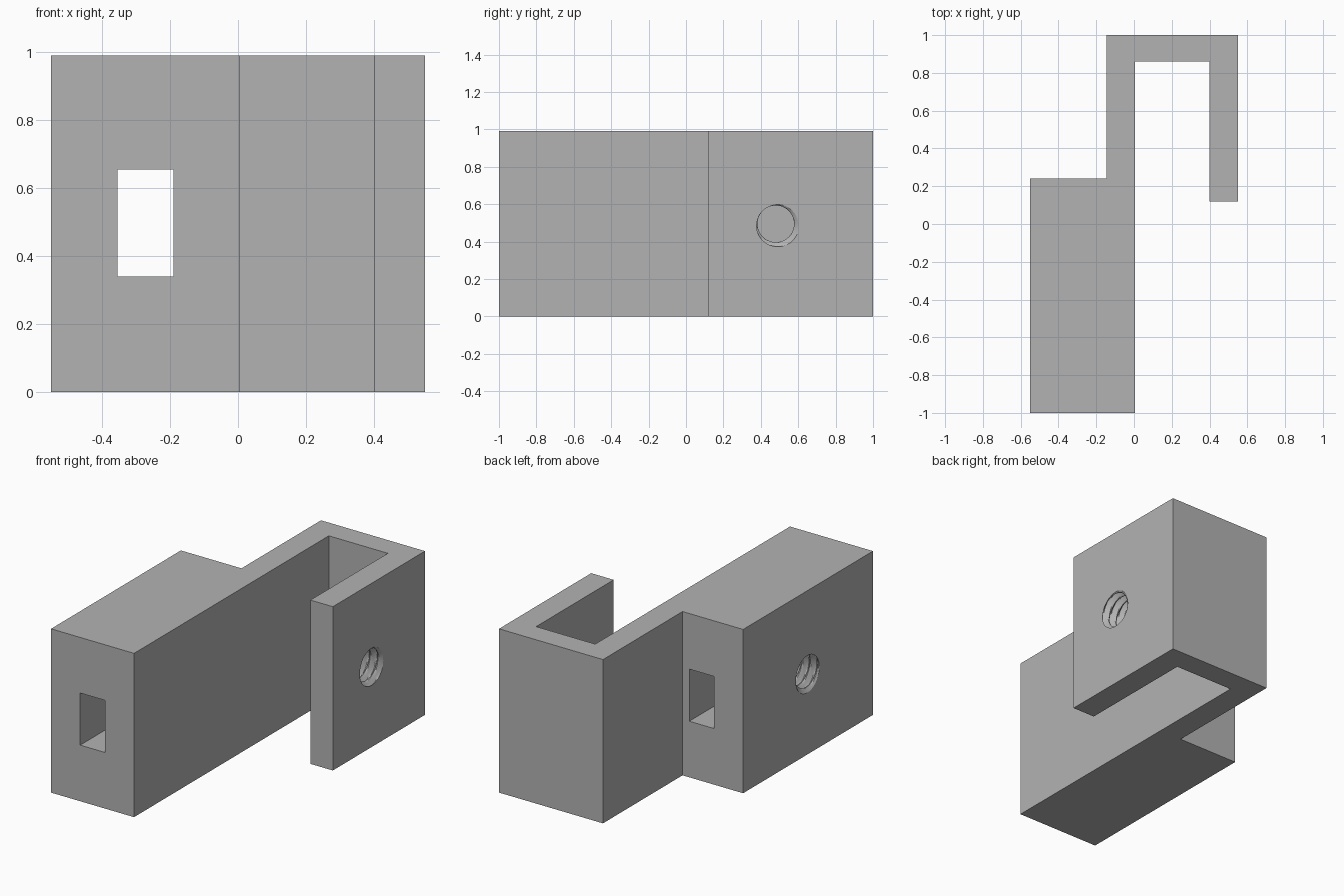
import bpy, bmesh, math

cube = bpy.data.objects.get("Cube")
if cube:
    bpy.data.objects.remove(cube, do_unlink=True)

HEIGHT = 0.99
MID = HEIGHT / 2

grey = bpy.data.materials.new("plain grey")
grey.use_nodes = True
colour = (0.45, 0.45, 0.45, 1)
grey.diffuse_color = colour
grey.node_tree.nodes["Principled BSDF"].inputs["Base Color"].default_value = colour


def add_object(name, bm):
    bmesh.ops.recalc_face_normals(bm, faces=bm.faces)
    mesh = bpy.data.meshes.new(name)
    bm.to_mesh(mesh)
    bm.free()
    mesh.materials.append(grey)
    obj = bpy.data.objects.new(name, mesh)
    bpy.context.collection.objects.link(obj)
    return obj


def extrude_profile(name, points, height):
    bm = bmesh.new()
    face = bm.faces.new([bm.verts.new((x, y, 0)) for x, y in points])
    top = bmesh.ops.extrude_face_region(bm, geom=[face])["geom"]
    verts = [v for v in top if isinstance(v, bmesh.types.BMVert)]
    bmesh.ops.translate(bm, verts=verts, vec=(0, 0, height))
    return add_object(name, bm)


def thread_cutter(name, x0, x1, y, face_x, minor=0.098, depth=0.03, pitch=0.052):
    """Solid screw along x whose ridge winds as a right-handed helix."""
    bm = bmesh.new()
    segments = 48
    steps = round((x1 - x0) / pitch * 8)
    rings = []
    for i in range(steps + 1):
        x = x0 + (x1 - x0) * i / steps
        ring = []
        for k in range(segments):
            a = math.tau * k / segments
            t = (x - face_x) / pitch - (a + math.pi / 4) / math.tau
            ridge = 1 - 2 * abs(t - round(t))
            r = minor + depth * min(max(1.3 * ridge - 0.2, 0), 1)
            ring.append(bm.verts.new((x, y + r * math.cos(a), MID + r * math.sin(a))))
        rings.append(ring)
    for lower, upper in zip(rings, rings[1:]):
        for k in range(segments):
            n = (k + 1) % segments
            bm.faces.new((lower[k], lower[n], upper[n], upper[k]))
    bm.faces.new(rings[0])
    bm.faces.new(rings[-1])
    return add_object(name, bm)


def cut(target, cutter):
    mod = target.modifiers.new("cut", 'BOOLEAN')
    mod.operation = 'DIFFERENCE'
    mod.solver = 'EXACT'
    mod.object = cutter
    bpy.context.view_layer.objects.active = target
    bpy.ops.object.modifier_apply(modifier=mod.name)
    bpy.data.objects.remove(cutter, do_unlink=True)


# Block with hooked clamp arm, one continuous outline
body = extrude_profile("clamp_body", [
    (-0.55, -1), (0.005, -1), (0.005, 0.86), (0.40, 0.86), (0.40, 0.12),
    (0.55, 0.12), (0.55, 1), (-0.145, 1), (-0.145, 0.24), (-0.55, 0.24)], HEIGHT)

# Rectangular slot running the length of the block
slot = extrude_profile("slot_cutter", [
    (-0.355, -1.1), (-0.19, -1.1), (-0.19, 0.4), (-0.355, 0.4)], 0.315)
slot.data.transform(slot.matrix_world.Translation((0, 0, 0.339)))
cut(body, slot)

# Threaded holes: through the arm, and from the block's side into the slot
cut(body, thread_cutter("arm_thread_cutter", 0.36, 0.59, 0.48, 0.55))
cut(body, thread_cutter("block_thread_cutter", -0.60, -0.30, -0.385, -0.55))

body.select_set(True)
bpy.context.view_layer.objects.active = body
bpy.ops.object.shade_smooth_by_angle(angle=math.radians(20))
